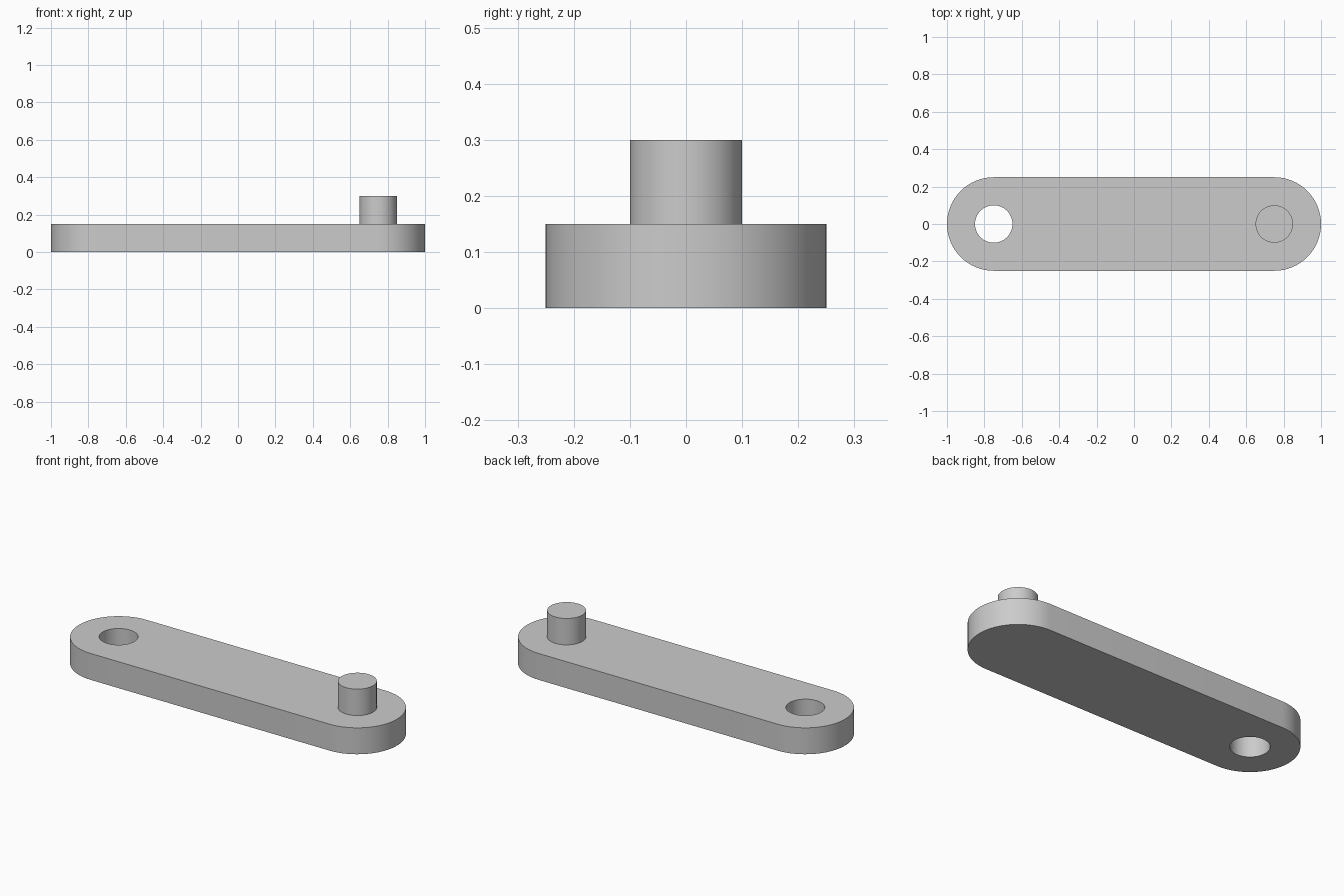
import bpy
import bmesh
from math import pi, cos, sin, radians

old = bpy.data.objects.get("Cube")
if old:
    bpy.data.objects.remove(old, do_unlink=True)

REACH = 0.75        # distance of hole and pin from the centre
END_RADIUS = 0.25
BORE_RADIUS = 0.1   # shared by hole and pin
THICKNESS = 0.15
PIN_TOP = 0.3
STEPS = 32          # segments per half circle

grey = bpy.data.materials.new("plain grey")
grey.use_nodes = True
colour = (0.6, 0.6, 0.6, 1)
grey.diffuse_color = colour
grey.node_tree.nodes["Principled BSDF"].inputs["Base Color"].default_value = colour


def arc(cx, radius, start, sweep, count):
    """Points along an arc centred on the x axis."""
    return [(cx + radius * cos(start + sweep * i / count),
             radius * sin(start + sweep * i / count)) for i in range(count + 1)]


def circle(cx, radius):
    return arc(cx, radius, 0, 2 * pi, 2 * STEPS)[:-1]


def extrude_loops(name, loops, bottom, top):
    """Fill closed outlines (inner ones become holes) and extrude them upwards."""
    bm = bmesh.new()
    edges = []
    for loop in loops:
        verts = [bm.verts.new((x, y, bottom)) for x, y in loop]
        edges += [bm.edges.new((v, verts[i - 1])) for i, v in enumerate(verts)]
    bmesh.ops.triangle_fill(bm, use_beauty=True, edges=edges, normal=(0, 0, 1))
    raised = bmesh.ops.extrude_face_region(bm, geom=bm.faces[:], use_keep_orig=True)
    moved = [v for v in raised["geom"] if isinstance(v, bmesh.types.BMVert)]
    bmesh.ops.translate(bm, verts=moved, vec=(0, 0, top - bottom))
    bmesh.ops.recalc_face_normals(bm, faces=bm.faces[:])
    mesh = bpy.data.meshes.new(name)
    bm.to_mesh(mesh)
    bm.free()
    mesh.materials.append(grey)
    obj = bpy.data.objects.new(name, mesh)
    bpy.context.collection.objects.link(obj)
    return obj


# Round-ended arm with a through hole at one end
outline = (arc(REACH, END_RADIUS, -pi / 2, pi, STEPS)
           + arc(-REACH, END_RADIUS, pi / 2, pi, STEPS))
arm = extrude_loops("crank_arm", [outline, circle(-REACH, BORE_RADIUS)], 0, THICKNESS)

# Pin at the other end, seated slightly into the arm
pin = extrude_loops("crank_pin", [circle(REACH, BORE_RADIUS)], THICKNESS - 0.05, PIN_TOP)

# Smooth round walls, sharp rims
bpy.ops.object.select_all(action='DESELECT')
for obj in (arm, pin):
    obj.select_set(True)
bpy.context.view_layer.objects.active = arm
bpy.ops.object.shade_smooth_by_angle(angle=radians(30))
